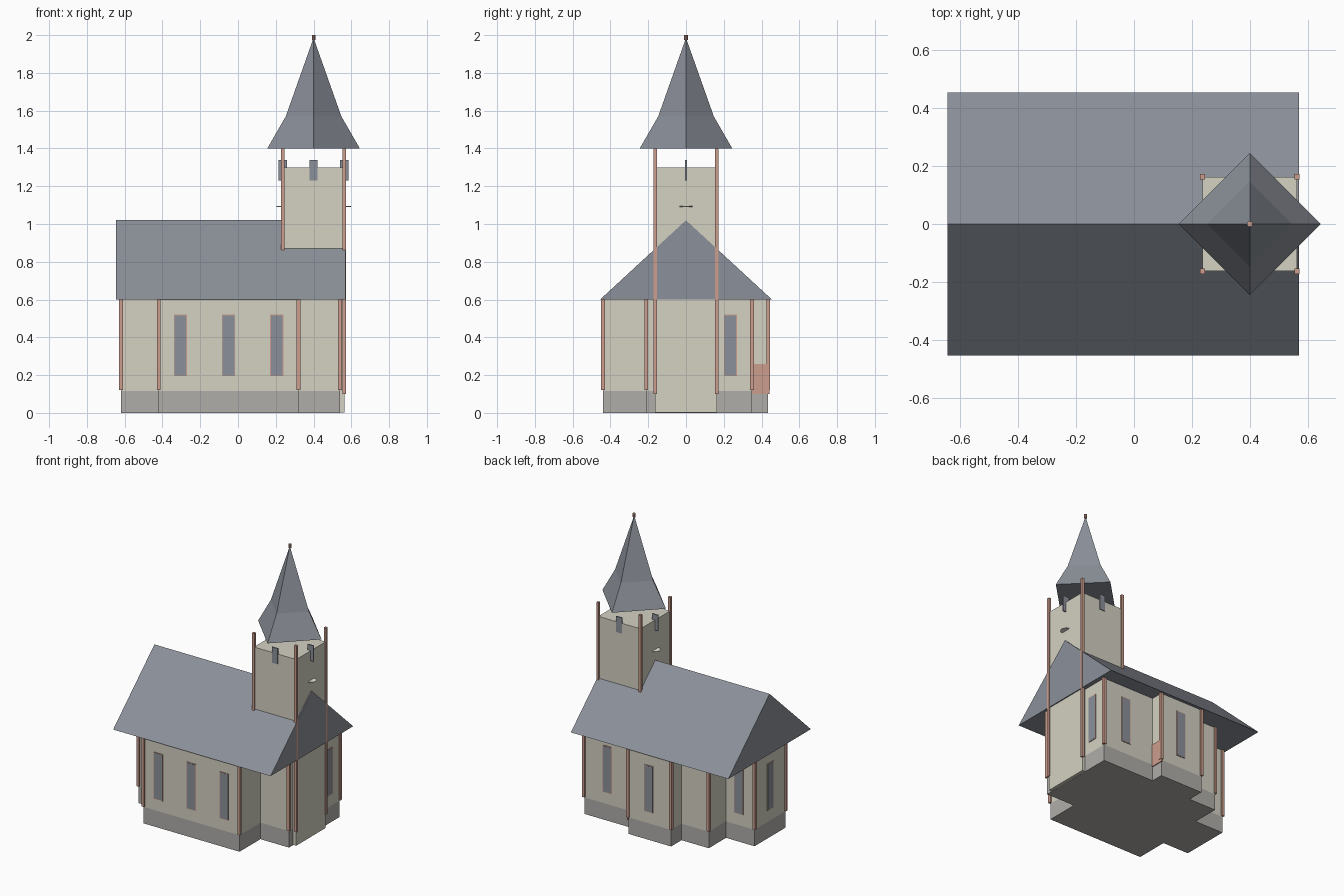
import bpy, bmesh, math
from mathutils import Vector

cube = bpy.data.objects.get("Cube")
if cube:
    bpy.data.objects.remove(cube, do_unlink=True)


def material(name, rgb):
    m = bpy.data.materials.new(name)
    m.use_nodes = True
    m.diffuse_color = (*rgb, 1)
    m.node_tree.nodes["Principled BSDF"].inputs["Base Color"].default_value = (*rgb, 1)
    return m


CREAM = material("cream plaster", (0.66, 0.64, 0.54))
SLATE = material("slate grey", (0.26, 0.28, 0.32))
STONE = material("base stone", (0.43, 0.42, 0.40))
TIMBER = material("reddish timber", (0.60, 0.34, 0.27))
WHITE = material("clock white", (0.80, 0.79, 0.74))


def finish(name, bm, mat):
    bmesh.ops.recalc_face_normals(bm, faces=bm.faces)
    mesh = bpy.data.meshes.new(name)
    bm.to_mesh(mesh)
    bm.free()
    mesh.materials.append(mat)
    obj = bpy.data.objects.new(name, mesh)
    bpy.context.collection.objects.link(obj)
    return obj


def box(name, lo, hi, mat):
    bm = bmesh.new()
    bmesh.ops.create_cube(bm, size=1)
    lo, hi = Vector(lo), Vector(hi)
    for v in bm.verts:
        v.co = (lo + hi) / 2 + v.co * (hi - lo)
    return finish(name, bm, mat)


def prism(name, points, direction, mat):
    """Extrude a closed outline along a direction."""
    bm = bmesh.new()
    face = bm.faces.new([bm.verts.new(p) for p in points])
    out = bmesh.ops.extrude_face_region(bm, geom=[face])
    moved = [g for g in out["geom"] if isinstance(g, bmesh.types.BMVert)]
    bmesh.ops.translate(bm, verts=moved, vec=direction)
    if face.is_valid and len(bm.faces) < len(points) + 2:
        bm.faces.new(face.verts)
    return finish(name, bm, mat)


def cone(name, x, y, z0, z1, r0, r1, sides, mat):
    bm = bmesh.new()
    bmesh.ops.create_cone(bm, cap_ends=True, segments=sides,
                          radius1=r0, radius2=r1, depth=z1 - z0)
    bmesh.ops.translate(bm, verts=bm.verts, vec=(x, y, (z0 + z1) / 2))
    return finish(name, bm, mat)


def post(name, x, y, z0, z1, half=0.01):
    box(name, (x - half, y - half, z0), (x + half, y + half, z1), TIMBER)


# Nave: stone base and plaster walls on one stepped outline
BASE, EAVES = 0.115, 0.6
outline = [(-.42, -.44), (.32, -.44), (.32, -.21), (.54, -.21), (.54, .35),
           (.14, .35), (.14, .435), (-.19, .435), (-.19, .32), (-.40, .32),
           (-.40, .13), (-.62, .13), (-.62, -.21), (-.42, -.21)]
prism("stone_base", [(x, y, 0) for x, y in outline], (0, 0, BASE), STONE)
prism("nave_walls", [(x, y, BASE) for x, y in outline], (0, 0, EAVES - BASE), CREAM)

# Timber posts on every outward corner
for i, p in enumerate(outline):
    p, a, b = Vector(p), Vector(outline[i - 1]), Vector(outline[(i + 1) % len(outline)])
    if (p - a).cross(b - p) > 0:
        post("corner_post", p.x, p.y, 0.12, EAVES)

# Gabled roof
prism("main_roof", [(-.645, -.455, EAVES), (-.645, .455, EAVES), (-.645, 0, 1.02)],
      (1.215, 0, 0), SLATE)


# Tall windows: thin timber frame with a slightly prouder pane
def window(x, y, axis):
    for part, mat, w, t, inset in (("window_frame", TIMBER, 0.035, 0.004, 0),
                                   ("window_pane", SLATE, 0.031, 0.0048, 0.004)):
        dx, dy = (w, t) if axis == "x" else (t, w)
        box(part, (x - dx, y - dy, 0.195 + inset), (x + dx, y + dy, 0.52 - inset), mat)


for wx in (-.305, -.05, .205):
    window(wx, -.44, "x")
for wx, wy, axis in ((.36, .35, "x"), (-.02, .435, "x"), (-.5, .13, "x"),
                     (-.62, -.04, "y"), (.54, .235, "y")):
    window(wx, wy, axis)

# Low door panel in the back recess
box("door_panel", (.138, .35, .10), (.146, .443, .26), TIMBER)

# Tower with four long posts carrying the spire
TX, HALF, SPIRE = 0.4, 0.163, 1.4
box("tower", (TX - HALF, -HALF, 0.001), (TX + HALF, HALF, 1.3), CREAM)
for sx in (-1, 1):
    for sy in (-1, 1):
        post("tower_post", TX + sx * HALF, sy * HALF, 0.1, SPIRE, 0.009)

# Belfry openings: upright plates, all facing the front
for dx, dy in ((-HALF, 0), (HALF, 0), (0, -HALF), (0, HALF)):
    x, y = TX + dx, dy
    box("belfry_plate", (x - .022, y - .004, 1.23), (x + .022, y + .004, 1.34), SLATE)

# Flat clock discs on the two ends of the tower
for sx in (-1, 1):
    cone("clock_disc", TX + sx * HALF, 0, 1.091, 1.095, .034, .034, 24, WHITE)

# Flared four-sided spire with a small finial
bm = bmesh.new()
rings = []
for r, z in ((.245, SPIRE), (.147, 1.57)):
    rings.append([bm.verts.new((TX + r * math.cos(k * math.pi / 2),
                                r * math.sin(k * math.pi / 2), z)) for k in range(4)])
tip = bm.verts.new((TX, 0, 1.985))
bm.faces.new(rings[0])
for k in range(4):
    n = (k + 1) % 4
    bm.faces.new((rings[0][k], rings[0][n], rings[1][n], rings[1][k]))
    bm.faces.new((rings[1][k], rings[1][n], tip))
finish("spire", bm, SLATE)
cone("finial", TX, 0, 1.975, 2.0, .01, .01, 10, TIMBER)
